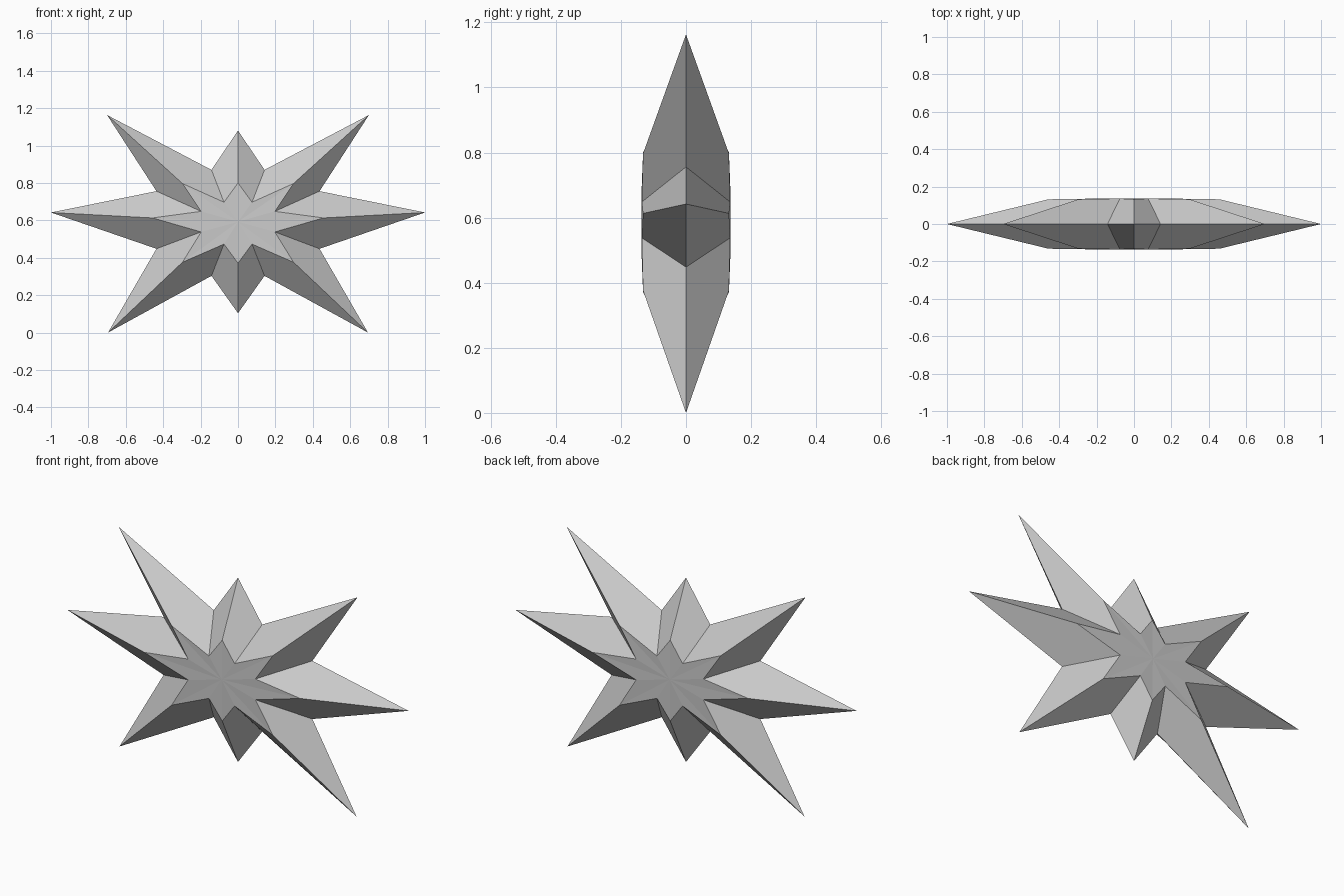
import bpy
import bmesh

cube = bpy.data.objects.get("Cube")
if cube:
    bpy.data.objects.remove(cube, do_unlink=True)

# One flat grey for the whole star
grey = bpy.data.materials.new("light grey")
grey.use_nodes = True
colour = (0.6, 0.6, 0.6, 1)
grey.diffuse_color = colour
grey.node_tree.nodes["Principled BSDF"].inputs["Base Color"].default_value = colour

# Right halves of the outlines (x, z), top to bottom, alternating tip and valley
OUTER = [(0, 1.08), (0.142, 0.87), (0.70, 1.163), (0.436, 0.756), (1.0, 0.642),
         (0.436, 0.448), (0.695, 0), (0.142, 0.303), (0, 0.104)]
INNER = [(0, 0.80), (0.075, 0.697), (0.297, 0.797), (0.197, 0.648), (0.457, 0.613),
         (0.197, 0.538), (0.297, 0.376), (0.075, 0.473), (0, 0.371)]
TIP_DEPTH, VALLEY_DEPTH = 0.132, 0.136


def full_outline(half):
    """Mirror a half outline into a closed loop."""
    return half + [(-x, z) for x, z in half[-2:0:-1]]


bm = bmesh.new()

# Sharp outer rim lying in the middle plane
rim = [bm.verts.new((x, 0, z)) for x, z in full_outline(OUTER)]
count = len(rim)

# Front and back: sloping facets up to a small flat star
for side in (-1, 1):
    ring = [bm.verts.new((x, side * (VALLEY_DEPTH if i % 2 else TIP_DEPTH), z))
            for i, (x, z) in enumerate(full_outline(INNER))]
    centre = bm.verts.new((0, side * VALLEY_DEPTH, 0.592))
    for i in range(count):
        j = (i + 1) % count
        bm.faces.new((rim[i], rim[j], ring[j], ring[i]))
        bm.faces.new((ring[i], ring[j], centre))

bmesh.ops.recalc_face_normals(bm, faces=bm.faces)
mesh = bpy.data.meshes.new("faceted_star")
bm.to_mesh(mesh)
bm.free()
mesh.materials.append(grey)
star = bpy.data.objects.new("faceted_star", mesh)
bpy.context.collection.objects.link(star)
